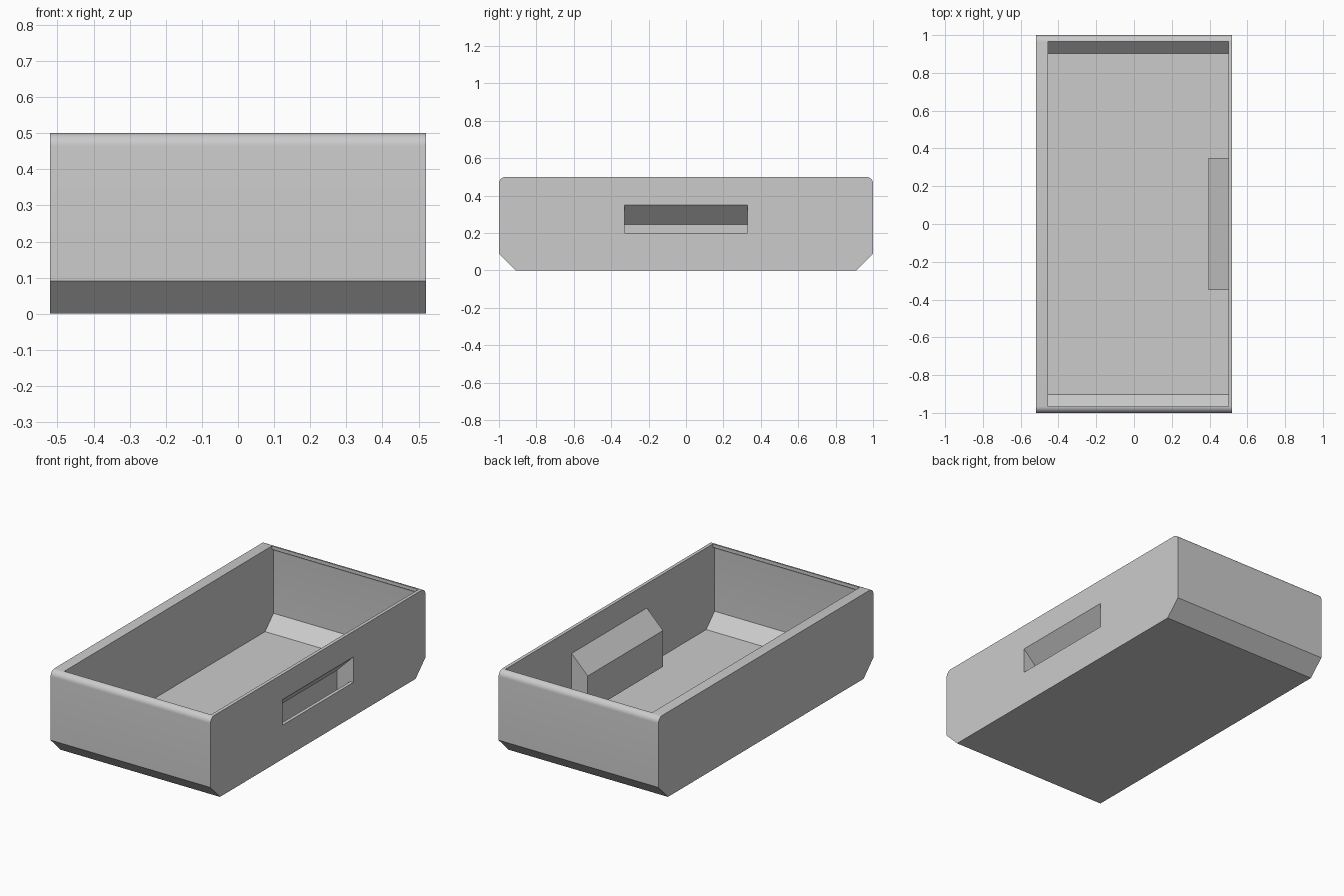
import bpy
import math

cube = bpy.data.objects.get("Cube")
if cube:
    bpy.data.objects.remove(cube, do_unlink=True)

GREY = (0.6, 0.6, 0.6, 1.0)
WALL = 0.02          # shell thickness
HALF_X, HALF_Y, TOP = 0.52, 1.0, 0.5

mat = bpy.data.materials.new("light grey plastic")
mat.use_nodes = True
mat.diffuse_color = GREY
mat.node_tree.nodes["Principled BSDF"].inputs["Base Color"].default_value = GREY


def prism(name, profile, start, end, axis):
    """Extrude a (u, z) profile along x or y."""
    def place(t, u, z):
        return (t, u, z) if axis == "x" else (u, t, z)
    n = len(profile)
    verts = [place(t, u, z) for t in (start, end) for u, z in profile]
    faces = [tuple(range(n)), tuple(range(2 * n - 1, n - 1, -1))]
    faces += [(i, i + n, (i + 1) % n + n, (i + 1) % n) for i in range(n)]
    mesh = bpy.data.meshes.new(name)
    mesh.from_pydata(verts, [], faces)
    mesh.materials.append(mat)
    obj = bpy.data.objects.new(name, mesh)
    bpy.context.collection.objects.link(obj)
    bpy.context.view_layer.objects.active = obj
    bpy.ops.object.select_all(action="DESELECT")
    obj.select_set(True)
    bpy.ops.object.mode_set(mode="EDIT")
    bpy.ops.mesh.select_all(action="SELECT")
    bpy.ops.mesh.normals_make_consistent(inside=False)
    bpy.ops.object.mode_set(mode="OBJECT")
    return obj


def mirrored(half):
    return half + [(-u, z) for u, z in reversed(half)]


def arc(radius, centre_u, centre_z, steps=8):
    return [(centre_u + radius * math.cos(a), centre_z + radius * math.sin(a))
            for a in (math.pi / 2 * i / steps for i in range(steps + 1))]


def combine(target, tool, operation):
    mod = target.modifiers.new(operation, "BOOLEAN")
    mod.operation, mod.object, mod.solver = operation, tool, "EXACT"
    bpy.context.view_layer.objects.active = target
    bpy.ops.object.modifier_apply(modifier=mod.name)
    bpy.data.objects.remove(tool, do_unlink=True)


# Outer tray: chamfered at the bottom, rounded at the top
round_r, chamfer = 0.035, 0.09
cy, cz = HALF_Y - round_r, TOP - round_r
outer = [(HALF_Y - chamfer, 0), (HALF_Y, chamfer)] + arc(round_r, cy, cz)
tray = prism("drawer_tray", mirrored(outer), -HALF_X, HALF_X, "x")

# Hollow: the same profile set inward, with an opening that leaves a lip
shift = WALL * math.tan(math.pi / 8)
inner = [(HALF_Y - chamfer - shift, WALL), (HALF_Y - WALL, chamfer + shift)]
inner += arc(round_r - WALL, cy, cz) + [(cy, TOP + 0.1)]
hollow = prism("hollow_cutter", mirrored(inner), -0.455, HALF_X - WALL, "x")
combine(tray, hollow, "DIFFERENCE")

# Hood that encloses the finger pull inside the tray
hood_profile = [(0.395, 0.04), (0.395, 0.253), (0.51, 0.368), (0.51, 0.04)]
hood = prism("finger_pull_hood", hood_profile, -0.35, 0.35, "y")
combine(tray, hood, "UNION")

# Finger pull: slanted roof, pocket dropping behind the outer wall
pocket_profile = [(0.415, 0.06), (0.415, 0.245), (0.54, 0.37), (0.54, 0.2),
                  (0.5, 0.2), (0.5, 0.06)]
pocket = prism("pocket_cutter", pocket_profile, -0.33, 0.33, "y")
combine(tray, pocket, "DIFFERENCE")

# Smooth the rounded rim, keep the other edges sharp
bpy.ops.object.select_all(action="DESELECT")
tray.select_set(True)
bpy.context.view_layer.objects.active = tray
bpy.ops.object.shade_smooth_by_angle(angle=math.radians(30))
